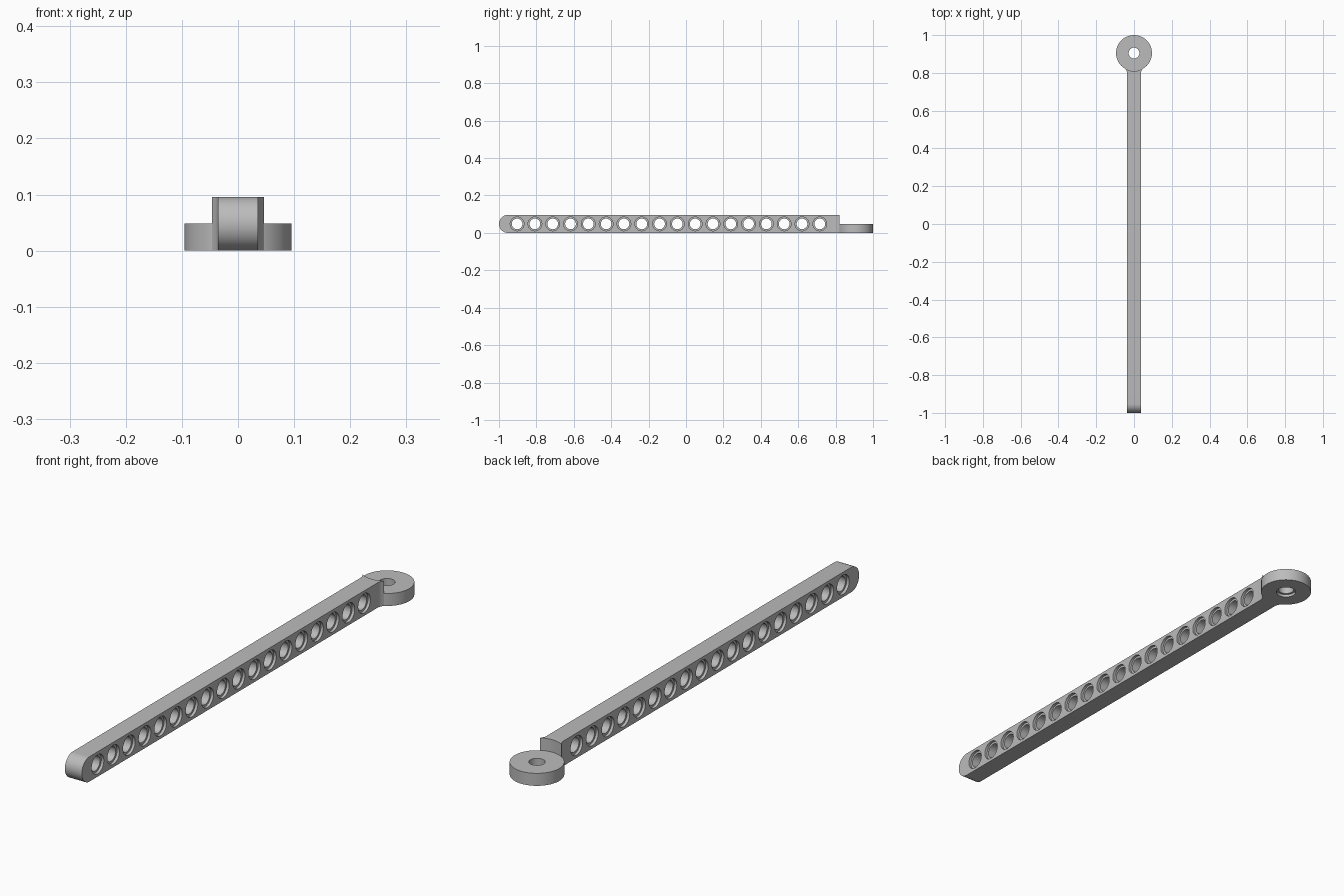
import bpy, bmesh, math
from mathutils import Matrix

if "Cube" in bpy.data.objects:
    bpy.data.objects.remove(bpy.data.objects["Cube"])

PITCH = 0.0952            # spacing of the holes
H, W = 0.096, 0.036       # beam height, half width
RING_Y, RING_R = 0.9048, 0.0952
HOLE, BORE, DEPTH = 0.0286, 0.037, 0.0107

grey = bpy.data.materials.new("light grey")
grey.diffuse_color = (0.5, 0.5, 0.5, 1)
grey.use_nodes = True
grey.node_tree.nodes["Principled BSDF"].inputs["Base Color"].default_value = grey.diffuse_color


def make(name, bm):
    bmesh.ops.recalc_face_normals(bm, faces=bm.faces)
    mesh = bpy.data.meshes.new(name)
    bm.to_mesh(mesh)
    bm.free()
    mesh.materials.append(grey)
    obj = bpy.data.objects.new(name, mesh)
    bpy.context.collection.objects.link(obj)
    return obj


def prism(name, points, offset):
    """Extrude a closed outline of 3D points along an offset."""
    bm = bmesh.new()
    face = bm.faces.new([bm.verts.new(p) for p in points])
    out = bmesh.ops.extrude_face_region(bm, geom=[face])
    verts = [v for v in out["geom"] if isinstance(v, bmesh.types.BMVert)]
    bmesh.ops.translate(bm, verts=verts, vec=offset)
    return make(name, bm)


def lathe(bm, profile, matrix, steps, closed):
    """Revolve (radius, height) points; cap the ends unless the profile is closed."""
    rings = [[bm.verts.new(matrix @ Matrix.Rotation(2 * math.pi * i / steps, 4, "Z")
                           @ Matrix.Translation((r, 0, z)).translation)
              for i in range(steps)] for r, z in profile]
    pairs = list(zip(rings, rings[1:]))
    if closed:
        pairs.append((rings[-1], rings[0]))
    else:
        bm.faces.new(rings[0])
        bm.faces.new(rings[-1])
    for a, b in pairs:
        for i in range(steps):
            j = (i + 1) % steps
            bm.faces.new((a[i], a[j], b[j], b[i]))


def boolean(obj, tool, operation):
    mod = obj.modifiers.new(operation.lower(), "BOOLEAN")
    mod.operation, mod.object, mod.solver = operation, tool, "EXACT"
    tool.hide_render = True
    tool.hide_set(True)


def smooth(obj):
    bpy.ops.object.select_all(action="DESELECT")
    obj.select_set(True)
    bpy.context.view_layer.objects.active = obj
    bpy.ops.object.shade_smooth_by_angle(angle=math.radians(30))


# Beam plan: straight sides, small flare, concave end hugging the ring
side = [(W, -1.1), (W, 0.797), (0.0375, 0.806), (0.041, 0.814)]
a = math.asin(0.046 / RING_R)
arc = [(RING_R * math.sin(a * (1 - i / 6)), RING_Y - RING_R * math.cos(a * (1 - i / 6)))
       for i in range(13)]
plan = side + arc + [(-x, y) for x, y in reversed(side)]
beam = prism("beam", [(x, y, -0.05) for x, y in plan], (0, 0, 0.2))

# Side outline with the rounded front end
r = H / 2
nose = [(-1 + r - r * math.sin(t), r + r * math.cos(t))
        for t in (math.pi * i / 24 for i in range(25))]
outline = [(1.0, H)] + nose + [(1.0, 0)]
boolean(beam, prism("outline_cutter", [(-0.2, y, z) for y, z in outline], (0.4, 0, 0)),
        "INTERSECT")

# Row of cross holes, counterbored on both sides
bm = bmesh.new()
step = W - DEPTH
hole = [(BORE, -0.06), (BORE, -step), (HOLE, -step), (HOLE, step), (BORE, step), (BORE, 0.06)]
for i in range(18):
    place = Matrix.Translation((0, -0.903 + PITCH * i, r)) @ Matrix.Rotation(math.pi / 2, 4, "Y")
    lathe(bm, hole, place, 32, False)
boolean(beam, make("hole_cutter", bm), "DIFFERENCE")

bpy.ops.object.select_all(action="DESELECT")
beam.select_set(True)
bpy.context.view_layer.objects.active = beam
for mod in list(beam.modifiers):
    bpy.ops.object.modifier_apply(modifier=mod.name)
for name in ("outline_cutter", "hole_cutter"):
    bpy.data.objects.remove(bpy.data.objects[name])
smooth(beam)

# Flat end ring, counterbored from below
bm = bmesh.new()
lathe(bm, [(HOLE, r), (RING_R, r), (RING_R, 0), (BORE, 0), (BORE, DEPTH), (HOLE, DEPTH)],
      Matrix.Translation((0, RING_Y, 0)), 64, True)
smooth(make("end_ring", bm))
